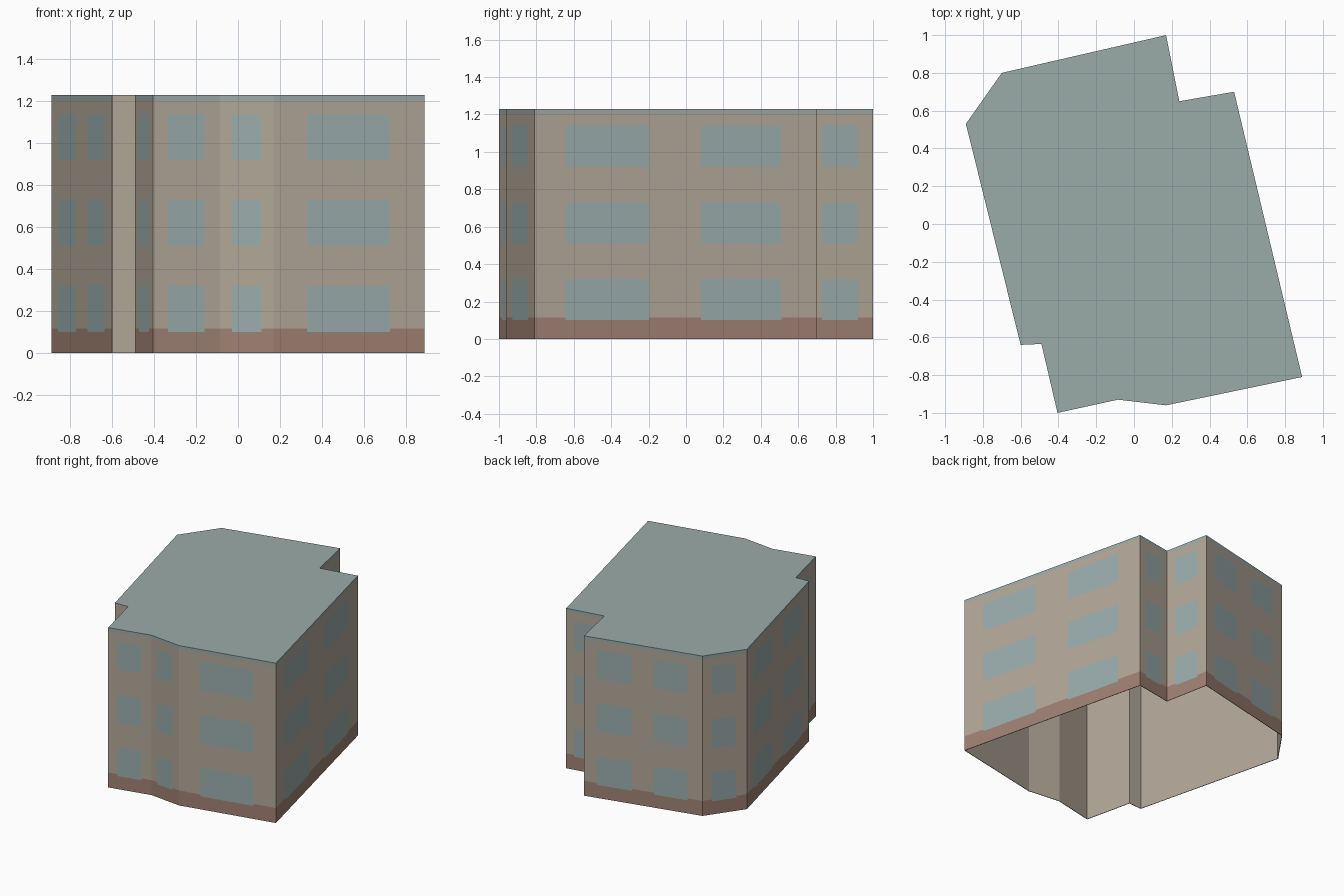
import bpy
import bmesh
from mathutils import Vector

cube = bpy.data.objects.get("Cube")
if cube:
    bpy.data.objects.remove(cube, do_unlink=True)


def srgb(*rgb):
    return [((c / 255 + 0.055) / 1.055) ** 2.4 for c in rgb] + [1.0]


def material(name, colour):
    mat = bpy.data.materials.new(name)
    mat.use_nodes = True
    mat.diffuse_color = colour
    bsdf = mat.node_tree.nodes["Principled BSDF"]
    bsdf.inputs["Base Color"].default_value = colour
    bsdf.inputs["Roughness"].default_value = 0.9
    return mat


BASE, GLASS, TRIM, PLASTER = range(4)
MATERIALS = [
    material("brown plinth", srgb(159, 129, 115)),
    material("window glass", srgb(154, 172, 172)),
    material("roof grey green", srgb(154, 171, 169)),
    material("beige plaster", srgb(178, 167, 152)),
]

HEIGHT, PLINTH_TOP, TRIM_BOTTOM = 1.23, 0.115, 1.205
FLOORS = [(0.10, 0.32), (0.51, 0.73), (0.92, 1.14)]

# Window spans as fractions of a wall's length
NONE = []
ONE = [(0.22, 0.77)]
TWO = [(0.11, 0.405), (0.59, 0.875)]

# Footprint corners, anticlockwise, each with the windows of the wall it starts
FOOTPRINT = [
    ((-0.405, -1.0), ONE), ((-0.085, -0.93), ONE), ((0.17, -0.96), ONE),
    ((0.89, -0.81), TWO), ((0.53, 0.70), ONE), ((0.24, 0.65), ONE),
    ((0.17, 1.0), TWO), ((-0.70, 0.80), ONE), ((-0.89, 0.53), TWO),
    ((-0.60, -0.64), NONE), ((-0.49, -0.635), ONE),
]


def inside(value, spans):
    return any(a < value < b for a, b in spans)


def surface(u, z, windows):
    """Colour of a wall patch from its place on the wall."""
    if not windows:
        return PLASTER
    if inside(u, windows) and inside(z, FLOORS):
        return GLASS
    if z < PLINTH_TOP:
        return BASE
    return TRIM if z > TRIM_BOTTOM else PLASTER


def make_object(name, bm):
    mesh = bpy.data.meshes.new(name)
    bm.to_mesh(mesh)
    bm.free()
    for mat in MATERIALS:
        mesh.materials.append(mat)
    obj = bpy.data.objects.new(name, mesh)
    bpy.context.collection.objects.link(obj)
    # Thin shell; the offset clamps to the last material, a plaster lining
    shell = obj.modifiers.new("plaster lining", "SOLIDIFY")
    shell.thickness = 0.004
    shell.offset = -1
    shell.use_even_offset = True
    shell.material_offset = len(MATERIALS)
    return obj


# Walls: each one a grid cut along the window, plinth and trim edges
bm = bmesh.new()
rows = sorted({0, PLINTH_TOP, TRIM_BOTTOM, HEIGHT, *(z for f in FLOORS for z in f)})
for i, (corner, windows) in enumerate(FOOTPRINT):
    start = Vector((*corner, 0))
    end = Vector((*FOOTPRINT[(i + 1) % len(FOOTPRINT)][0], 0))
    columns = [0, *(u for w in windows for u in w), 1]
    for u0, u1 in zip(columns, columns[1:]):
        for z0, z1 in zip(rows, rows[1:]):
            patch = [(u0, z0), (u1, z0), (u1, z1), (u0, z1)]
            face = bm.faces.new([
                bm.verts.new(start.lerp(end, u) + Vector((0, 0, z)))
                for u, z in patch])
            face.material_index = surface((u0 + u1) / 2, (z0 + z1) / 2, windows)
bmesh.ops.remove_doubles(bm, verts=bm.verts, dist=0.0005)
make_object("walls", bm)

# Flat roof over the whole footprint
bm = bmesh.new()
roof = bm.faces.new([bm.verts.new((x, y, HEIGHT)) for (x, y), _ in FOOTPRINT])
roof.material_index = TRIM
make_object("flat_roof", bm)
